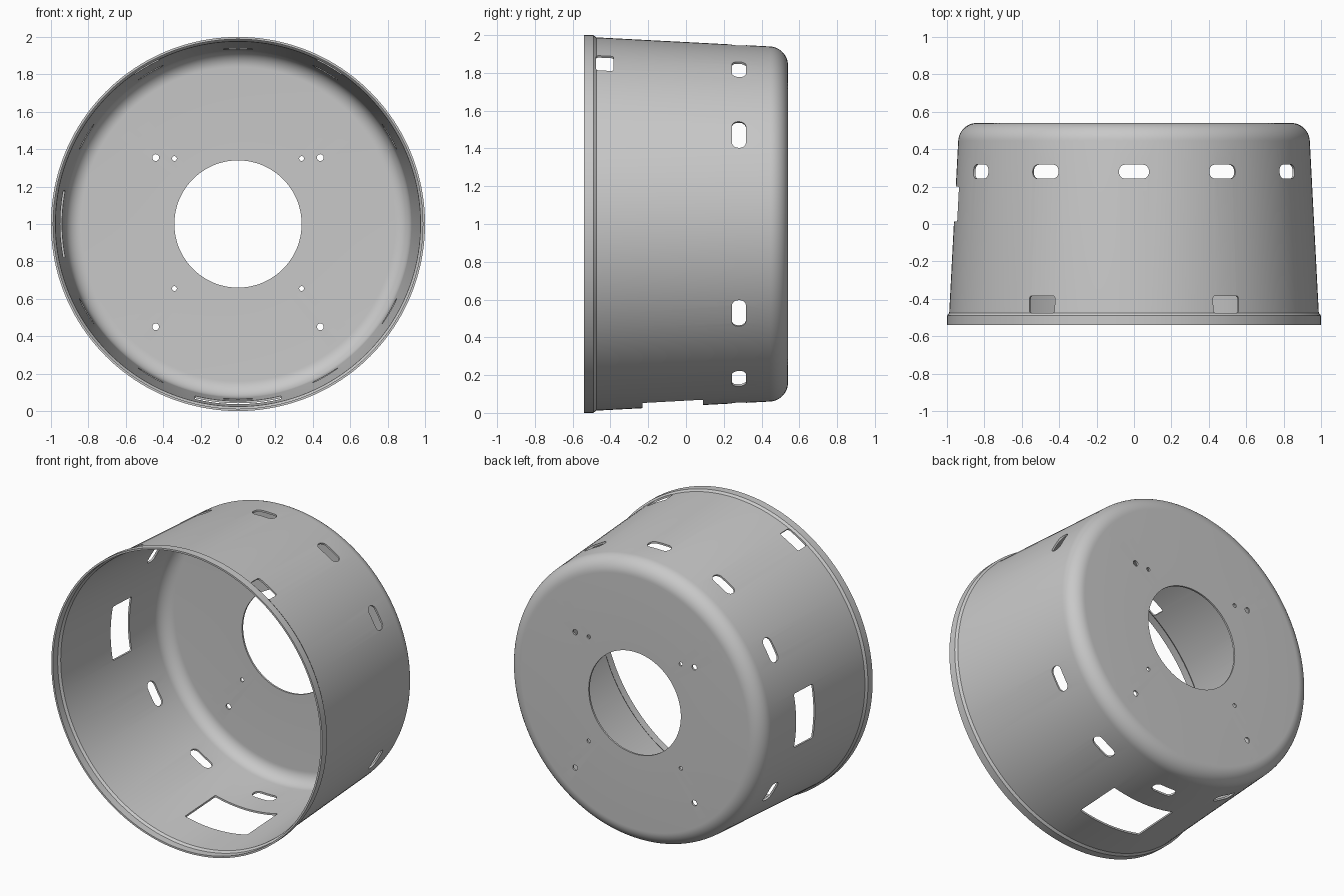
import bpy, bmesh
from math import sin, cos, pi, radians
from mathutils import Matrix, Vector

if "Cube" in bpy.data.objects:
    bpy.data.objects.remove(bpy.data.objects["Cube"])

T = 0.012          # sheet thickness
SEGMENTS = 160
BACK = 0.54


def make_object(name, bm):
    bmesh.ops.remove_doubles(bm, verts=bm.verts, dist=0.0001)
    bmesh.ops.recalc_face_normals(bm, faces=bm.faces)
    mesh = bpy.data.meshes.new(name)
    bm.to_mesh(mesh)
    bm.free()
    obj = bpy.data.objects.new(name, mesh)
    bpy.context.collection.objects.link(obj)
    return obj


def skin(offset):
    """Radius / depth profile of one side of the sheet, from rim to centre hole."""
    pts = [(1.0, -BACK), (1.0, -0.49), (0.988, -0.475)]
    pts = [(r - offset, y) for r, y in pts]
    bend = 0.10
    for i in range(13):
        a = radians(3) + (pi / 2 - radians(3)) * i / 12
        pts.append((0.84 + (bend - offset) * cos(a), BACK - bend + (bend - offset) * sin(a)))
    pts.append((0.34, BACK - offset))
    return pts


# Drum shell: closed sheet profile turned around the y axis
bm = bmesh.new()
verts = [bm.verts.new((r, y, 1)) for r, y in skin(0) + skin(T)[::-1]]
edges = [bm.edges.new((v, verts[i - 1])) for i, v in enumerate(verts)]
bmesh.ops.spin(bm, geom=verts + edges, cent=(0, 0, 1), axis=(0, 1, 0),
               angle=2 * pi, steps=SEGMENTS, use_duplicate=False)
shell = make_object("drum_shell", bm)

# Cutters for every opening, gathered in one mesh
cut = bmesh.new()


def punch(matrix, width, height, radius, depth=0.3, steps=6):
    """Rounded rectangle prism along local z."""
    ring = []
    for k, (sx, sy) in enumerate([(1, 1), (-1, 1), (-1, -1), (1, -1)]):
        for i in range(steps + 1):
            a = pi / 2 * (k + i / steps)
            ring.append(Vector((sx * (width / 2 - radius) + radius * cos(a),
                                sy * (height / 2 - radius) + radius * sin(a), 0)))
    ring = [p for i, p in enumerate(ring) if (p - ring[i - 1]).length > 0.0002]
    low = [cut.verts.new(matrix @ p) for p in ring]
    high = [cut.verts.new(matrix @ (p + Vector((0, 0, depth)))) for p in ring]
    cut.faces.new(low[::-1])
    cut.faces.new(high)
    for i in range(len(ring)):
        cut.faces.new((low[i - 1], low[i], high[i], high[i - 1]))


def wall_punch(degrees, y, width, height, radius):
    m = (Matrix.Translation((0, 0, 1)) @ Matrix.Rotation(radians(degrees), 4, 'Y')
         @ Matrix.Translation((0, y, 0.8)))
    punch(m, width, height, radius)


def back_punch(x, z, radius):
    m = Matrix.Translation((x, 0.4, 1 + z)) @ Matrix.Rotation(-pi / 2, 4, 'X')
    punch(m, 2 * radius, 2 * radius, radius)


# Ring of vent slots, none at the two sides
for angle in range(0, 360, 30):
    if angle not in (90, 270):
        wall_punch(angle, 0.28, 0.16, 0.075, 0.034)
# Upper rim openings, side window, bottom window
for angle in (-30, 30):
    wall_punch(angle, -0.43, 0.156, 0.092, 0.014)
wall_punch(-90, 0.107, 0.36, 0.185, 0.012)
wall_punch(180, -0.07, 0.46, 0.32, 0.008)
# Screw holes in the back plate
for side in (-1, 1):
    back_punch(side * 0.34, 0.35, 0.013)
    back_punch(side * 0.34, -0.345, 0.013)
    back_punch(side * 0.44, 0.355, 0.018)
    back_punch(side * 0.44, -0.55, 0.018)
cutter = make_object("opening_cutter", cut)
cutter.hide_render = True

# Apply the cut and drop the helper
mod = shell.modifiers.new("openings", 'BOOLEAN')
mod.operation = 'DIFFERENCE'
mod.solver = 'EXACT'
mod.object = cutter
bpy.context.view_layer.update()
result = bpy.data.meshes.new_from_object(
    shell.evaluated_get(bpy.context.evaluated_depsgraph_get()))
shell.modifiers.clear()
shell.data = result
result.name = "drum_shell"
bpy.data.objects.remove(cutter)

# Plain grey metal
grey = bpy.data.materials.new("grey_metal")
grey.use_nodes = True
grey.diffuse_color = (0.58, 0.58, 0.58, 1)
grey.node_tree.nodes["Principled BSDF"].inputs["Base Color"].default_value = (0.58, 0.58, 0.58, 1)
result.materials.clear()
result.materials.append(grey)

# Smooth shading with sharp sheet edges
bpy.ops.object.select_all(action='DESELECT')
shell.select_set(True)
bpy.context.view_layer.objects.active = shell
bpy.ops.object.shade_smooth_by_angle(angle=radians(30))
